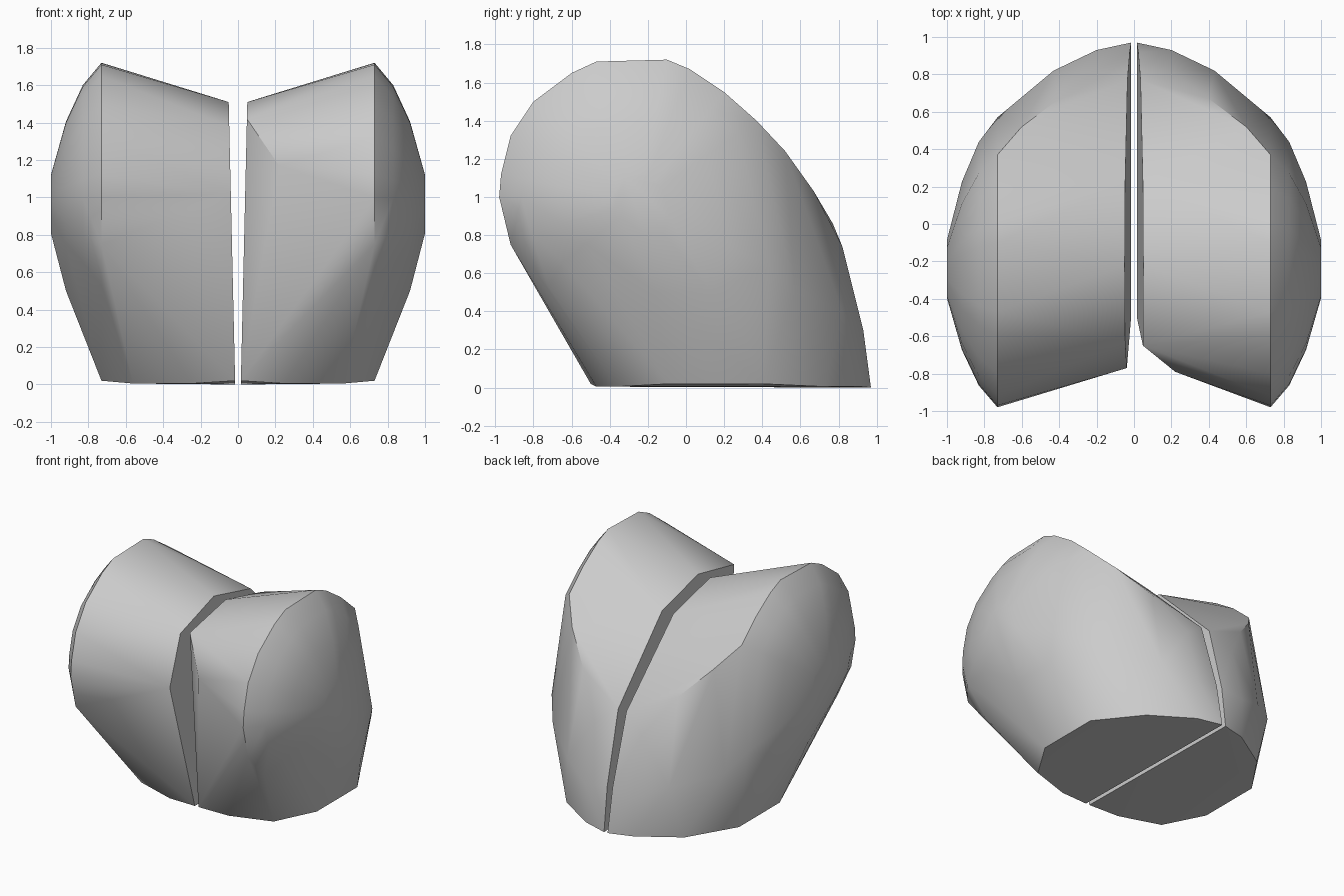
import bpy
import bmesh
from math import radians

default_cube = bpy.data.objects.get("Cube")
if default_cube:
    bpy.data.objects.remove(default_cube, do_unlink=True)


def make_material(name, color):
    material = bpy.data.materials.new(name)
    material.use_nodes = True
    material.diffuse_color = color
    shader = material.node_tree.nodes["Principled BSDF"]
    shader.inputs["Base Color"].default_value = color
    return material


grey = make_material("plain grey", (0.6, 0.6, 0.6, 1))

# Side outline (y, z) of the widest rim, shared by both halves
RIM_X = 0.73
RIM = [(-.72, .53), (-.92, .75), (-.98, 1), (-.97, 1.12), (-.92, 1.32),
       (-.8, 1.5), (-.6, 1.65), (-.47, 1.71), (-.1, 1.72), (.02, 1.67),
       (.2, 1.55), (.37, 1.4), (.57, .5), (.4, .02), (-.09, .02)]
CENTRE_Y, CENTRE_Z = -.25, .97

# Domed outer end: (x, scale of the rim outline)
DOME = [(.83, .84), (.92, .58), (1, .2)]

# Curved back and foot outline (x, y, z)
BACK = [(.6, .52, 1.24), (.4, .67, 1.03), (.2, .82, .74),
        (.43, .82, .4), (.2, .93, .3)]
FOOT = [(.25, -.47), (.56, -.37), (.5, .73), (.2, .92)]

# Flat inner face (y, z): shared top and back, then each half's own front
INNER = [(-.5, .02), (-.22, 1.51), (.22, 1.4), (.77, .86), (.92, .33), (.97, 0)]
INNER_FRONT_RIGHT = [(-.77, 1.02), (-.63, 1.38)]
INNER_FRONT_LEFT = [(-.65, 1.42)]


def dome_ring(x, scale):
    """Shrink the rim outline toward its centre, lifting the lower side."""
    points = []
    for y, z in RIM:
        lift = 0.85 if z < CENTRE_Z else 1
        ring_y = CENTRE_Y + (y - CENTRE_Y) * scale
        ring_z = CENTRE_Z + (z - CENTRE_Z) * scale * lift
        points.append((x, ring_y, ring_z))
    return points


def inner_face(outline):
    """Place an outline on the inner plane, which leans away from the gap."""
    return [(.015 + .023 * z, y, z) for y, z in outline]


def build_half(name, side, inner_front, extra=()):
    """Wrap all the section points of one half in a convex shell."""
    points = [(RIM_X, y, z) for y, z in RIM]
    for x, scale in DOME:
        points += dome_ring(x, scale)
    points += BACK
    points += [(x, y, 0.005) for x, y in FOOT]
    points += inner_face(INNER + inner_front)
    points += extra

    bm = bmesh.new()
    for x, y, z in points:
        bm.verts.new((side * x, y, z))
    hull = bmesh.ops.convex_hull(bm, input=bm.verts)
    unused = [v for v in bm.verts if not v.link_faces]
    bmesh.ops.delete(bm, geom=unused, context="VERTS")
    bmesh.ops.recalc_face_normals(bm, faces=bm.faces)

    mesh = bpy.data.meshes.new(name)
    bm.to_mesh(mesh)
    bm.free()
    mesh.materials.append(grey)
    half = bpy.data.objects.new(name, mesh)
    bpy.context.collection.objects.link(half)

    # Soft facets with crisp edges around the inner face and foot
    bpy.ops.object.select_all(action="DESELECT")
    half.select_set(True)
    bpy.context.view_layer.objects.active = half
    bpy.ops.object.shade_smooth_by_angle(angle=radians(30))
    return half


# The two halves, parted by a narrow gap
build_half("right_half", -1, INNER_FRONT_RIGHT)
build_half("left_half", 1, INNER_FRONT_LEFT, extra=[(.22, -.79, 1.17)])
